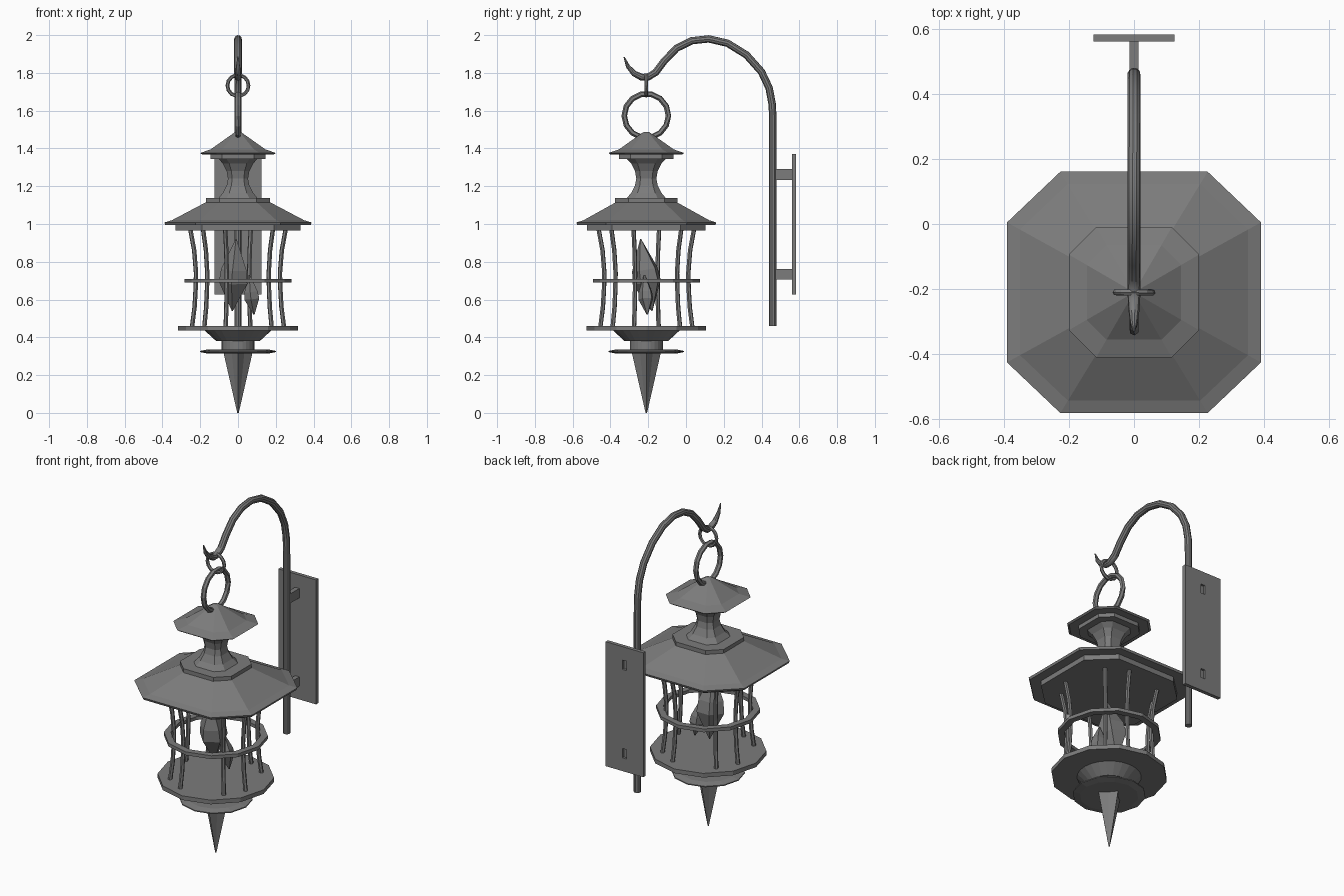
import bpy, bmesh
from math import sin, cos, pi, radians
from mathutils import Vector, Matrix

cube = bpy.data.objects.get("Cube")
if cube:
    bpy.data.objects.remove(cube, do_unlink=True)

IRON = (0.2, 0.2, 0.2, 1)
iron = bpy.data.materials.new("grey iron")
iron.use_nodes = True
iron.diffuse_color = IRON
iron.node_tree.nodes["Principled BSDF"].inputs["Base Color"].default_value = IRON

CY = -0.21  # lantern axis


def add_object(name, bm):
    bmesh.ops.recalc_face_normals(bm, faces=bm.faces)
    mesh = bpy.data.meshes.new(name)
    bm.to_mesh(mesh)
    bm.free()
    mesh.materials.append(iron)
    ob = bpy.data.objects.new(name, mesh)
    bpy.context.collection.objects.link(ob)
    return ob


def bridge(bm, rings):
    for a, b in zip(rings, rings[1:]):
        n = len(a)
        for i in range(n):
            j = (i + 1) % n
            bm.faces.new((a[i], a[j], b[j], b[i]))


def loft(name, profile, section):
    """Stack scaled copies of a section along the lantern axis."""
    bm = bmesh.new()
    rings = [[bm.verts.new((x * r, CY + y * r, z)) for x, y in section] for r, z in profile]
    bridge(bm, rings)
    bm.faces.new(rings[0])
    bm.faces.new(rings[-1])
    return add_object(name, bm)


def sweep(name, path, radii, sides=8, closed=False):
    """Round tube along a list of points."""
    bm = bmesh.new()
    pts = [Vector(p) for p in path]
    n = len(pts)
    normal = (pts[1] - pts[0]).orthogonal().normalized()
    rings = []
    for i, p in enumerate(pts):
        ahead = pts[(i + 1) % n] if closed else pts[min(i + 1, n - 1)]
        behind = pts[i - 1] if closed else pts[max(i - 1, 0)]
        t = (ahead - behind).normalized()
        normal = (normal - t * normal.dot(t)).normalized()
        side = t.cross(normal)
        rings.append([bm.verts.new(p + radii[i] * (normal * cos(a) + side * sin(a)))
                      for a in (2 * pi * k / sides for k in range(sides))])
    if closed:
        bridge(bm, rings + [rings[0]])
    else:
        bridge(bm, rings)
        bm.faces.new(rings[0])
        bm.faces.new(rings[-1])
    return add_object(name, bm)


def box(name, center, size):
    bm = bmesh.new()
    bmesh.ops.create_cube(bm, size=1, matrix=Matrix.Translation(center) @ Matrix.Diagonal((*size, 1)))
    return add_object(name, bm)


def polygon(n, offset=0.0):
    return [(cos(2 * pi * k / n + offset), sin(2 * pi * k / n + offset)) for k in range(n)]


def chamfered(depth):
    c = 0.58
    return [(1, -c * depth), (1, c * depth), (c, depth), (-c, depth),
            (-1, c * depth), (-1, -c * depth), (-c, -depth), (c, -depth)]


def smooth(ob):
    bpy.ops.object.select_all(action='DESELECT')
    ob.select_set(True)
    bpy.context.view_layer.objects.active = ob
    bpy.ops.object.shade_smooth_by_angle(angle=radians(35))


# Roof, neck and cap
loft("roof", [(0.33, 0.965), (0.33, 0.995), (0.385, 0.995), (0.39, 1.008),
              (0.35, 1.02), (0.17, 1.115)], chamfered(0.95))
loft("roof_collar", [(0.17, 1.112), (0.17, 1.137)], chamfered(0.97))
loft("neck", [(0.105, 1.135), (0.08, 1.165), (0.06, 1.205), (0.053, 1.24),
              (0.06, 1.28), (0.08, 1.32), (0.105, 1.347)], chamfered(1))
loft("cap_collar", [(0.145, 1.345), (0.145, 1.37)], chamfered(1))
loft("cap", [(0.19, 1.368), (0.2, 1.376), (0.145, 1.395), (0.025, 1.48), (0.012, 1.488)], chamfered(1))

# Base deck, bowl, disc and fluted spike
dozen = polygon(12)
loft("deck", [(0.317, 0.435), (0.317, 0.46)], dozen)
loft("bowl", [(0.115, 0.38), (0.175, 0.435)], polygon(24))
loft("bowl_stem", [(0.087, 0.33), (0.087, 0.382)], polygon(24))
loft("lower_disc", [(0.16, 0.314), (0.2, 0.322), (0.2, 0.328), (0.16, 0.336)], dozen)
flutes = [(x * s, y * s) for (x, y), s in zip(polygon(8), [1, 0.62] * 4)]
loft("spike", [(0.004, 0), (0.077, 0.32)], flutes)

# Cage hoop
bm = bmesh.new()
hoop = [[bm.verts.new((x * r, CY + y * r, z)) for x, y in dozen]
        for r, z in ((0.245, 0.69), (0.283, 0.69), (0.283, 0.71), (0.245, 0.71))]
bridge(bm, hoop + [hoop[0]])
add_object("cage_hoop", bm)

# Bowed cage bars, two per quarter
bow = [(0.252, 0.455), (0.238, 0.56), (0.232, 0.66), (0.23, 0.74), (0.24, 0.86), (0.262, 0.975)]
for quarter in range(4):
    for start in (45, 75):
        a = radians(start + 90 * quarter)
        sweep("cage_bar", [(r * cos(a), CY + r * sin(a), z) for r, z in bow], [0.012] * len(bow), 6)


# Crystals inside the cage
def crystal(name, bottom, top, radius, sides=5):
    lo, hi = Vector(bottom), Vector(top)
    path = [lo, lo.lerp(hi, 0.4), lo.lerp(hi, 0.58), hi]
    sweep(name, path, [0.003, radius, radius * 0.9, 0.003], sides)


crystal("large_crystal", (-0.03, CY + 0.03, 0.54), (-0.01, CY - 0.03, 0.92), 0.08)
crystal("small_crystal", (0.085, CY + 0.005, 0.52), (0.06, CY - 0.01, 0.73), 0.042)


# Hanging rings
def ring(name, center, radius, tube, axis_x, axis_y):
    c, u, v = Vector(center), Vector(axis_x), Vector(axis_y)
    path = [c + radius * (u * x + v * y) for x, y in polygon(14)]
    sweep(name, path, [tube] * 14, 6, True)


ring("large_ring", (0, CY, 1.573), 0.117, 0.015, (0, 1, 0), (0, 0, 1))
ring("small_ring", (0, CY, 1.733), 0.056, 0.01, (1, 0, 0), (0, 0, 1))

# Hooked wall arm
arm = [(-0.328, 1.885), (-0.308, 1.835), (-0.275, 1.797), (-0.235, 1.777), (-0.2, 1.778),
       (-0.16, 1.803), (-0.115, 1.863), (-0.05, 1.93), (0.03, 1.97), (0.12, 1.98),
       (0.22, 1.957), (0.32, 1.895), (0.4, 1.805), (0.44, 1.72), (0.457, 1.63),
       (0.46, 1.53), (0.46, 0.46)]
taper = [0.003, 0.011, 0.016, 0.019] + [0.02] * (len(arm) - 4)
smooth(sweep("hook_arm", [(0, y, z) for y, z in arm], taper, 10))

# Wall plate with slots, and the two brackets
plate = box("wall_plate", (0, 0.571, 0.998), (0.25, 0.022, 0.745))
for z in (0.733, 1.262):
    box("bracket", (0, 0.515, z), (0.028, 0.096, 0.056))
    cutter = box("slot_cutter", (0, 0.58, z), (0.028, 0.024, 0.056))
    cutter.hide_render = True
    mod = plate.modifiers.new("slot", 'BOOLEAN')
    mod.operation = 'DIFFERENCE'
    mod.object = cutter
    bpy.context.view_layer.objects.active = plate
    bpy.ops.object.modifier_apply(modifier=mod.name)
    bpy.data.objects.remove(cutter, do_unlink=True)
